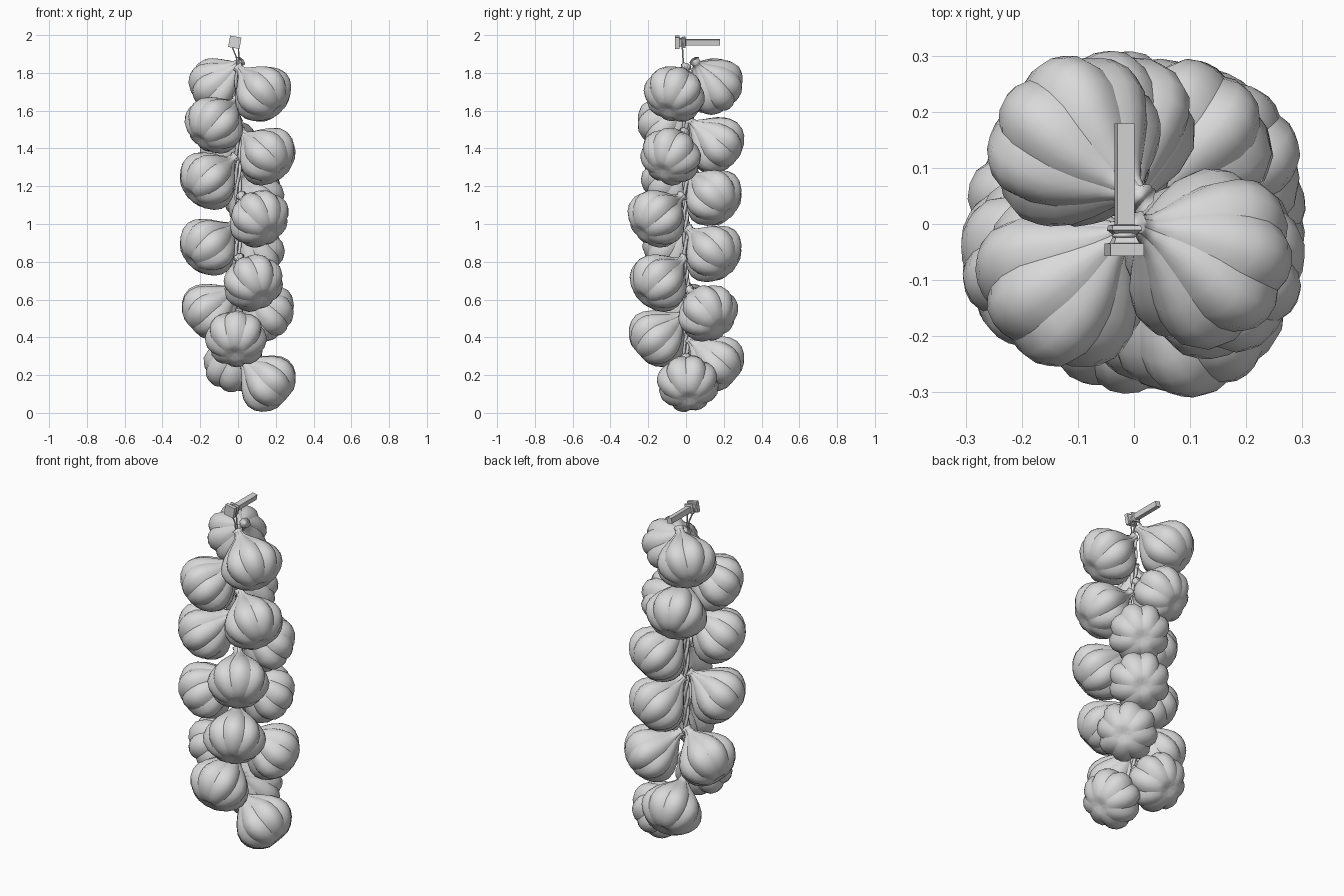
import bpy, bmesh, math
from mathutils import Vector, Matrix

cube = bpy.data.objects.get("Cube")
if cube:
    bpy.data.objects.remove(cube, do_unlink=True)

grey = bpy.data.materials.new("pale_grey")
grey.use_nodes = True
colour = (0.7, 0.7, 0.7, 1)
grey.diffuse_color = colour
grey.node_tree.nodes["Principled BSDF"].inputs["Base Color"].default_value = colour


def loft(name, profile, segs, shape=lambda k, r, s: (r, 0), crease=0):
    """Lathe (distance, radius) pairs along -Z; shape returns radius and twist."""
    bm = bmesh.new()
    rings = []
    for s, r in profile:
        ring = []
        for k in range(segs):
            rad, twist = shape(k, r, s)
            a = math.tau * k / segs + twist
            ring.append(bm.verts.new((rad * math.cos(a), rad * math.sin(a), -s)))
        rings.append(ring)
    for a, b in zip(rings, rings[1:]):
        for k in range(segs):
            n = (k + 1) % segs
            bm.faces.new((a[k], b[k], b[n], a[n]))
        if crease:
            for k in range(0, segs, crease):
                bm.edges.get((a[k], b[k])).smooth = False
    bm.faces.new(rings[0])
    bm.faces.new(rings[-1])
    bmesh.ops.recalc_face_normals(bm, faces=bm.faces)
    mesh = bpy.data.meshes.new(name)
    bm.to_mesh(mesh)
    bm.free()
    mesh.materials.append(grey)
    return mesh


def add(name, mesh, matrix=Matrix()):
    obj = bpy.data.objects.new(name, mesh)
    obj.matrix_world = matrix
    bpy.context.collection.objects.link(obj)
    return obj


# Garlic bulb: neck at the origin, lobed cloves below
LOBES, PER = 8, 4
bulb_profile = [(0, .03), (.015, .022), (.035, .03), (.06, .055), (.09, .091),
                (.125, .128), (.165, .156), (.205, .167), (.245, .16), (.28, .139),
                (.31, .105), (.328, .068), (.33, .04), (.322, .012)]


def clove(k, r, s):
    u = (k % PER) / PER
    dip = .12 * (1 - math.sin(math.pi * u) ** .7)
    size = 1 + .02 * math.sin(3 * (k // PER))
    return r * size * (1 - dip), 1.2 * max(0, .17 - s)


bulb_mesh = loft("bulb", bulb_profile, LOBES * PER, clove, PER)
for poly in bulb_mesh.polygons:
    poly.use_smooth = True

# Bulb centres, from the top of the string to the bottom
centres = [(.13, -.06, 1.69), (-.105, .145, 1.73), (-.125, -.1, 1.525), (-.05, .16, 1.42),
           (.155, -.08, 1.36), (-.16, -.075, 1.23), (.085, .145, 1.14), (.11, -.155, 1.03),
           (-.16, -.07, .88), (.085, .145, .845), (.08, -.145, .69), (-.15, .02, .535),
           (.145, .115, .53), (-.01, -.155, .395), (-.02, .16, .26), (.16, .01, .158)]
for i, c in enumerate(centres):
    centre = Vector(c)
    hub = Vector((.02, .04, 0)) if i == 1 else Vector((0, 0, 0))
    axis = Vector((hub.x - c[0], hub.y - c[1], .14)).normalized()
    turn = axis.to_track_quat('Z', 'Y').to_matrix().to_4x4()
    spin = Matrix.Rotation(i * 1.3, 4, 'Z')
    add(f"bulb_{i + 1}", bulb_mesh, Matrix.Translation(centre + axis * .205) @ turn @ spin)


# Cords
def cord(name, points, radius):
    curve = bpy.data.curves.new(name, 'CURVE')
    curve.dimensions = '3D'
    curve.bevel_depth = radius
    curve.bevel_resolution = 1
    curve.use_fill_caps = True
    spline = curve.splines.new('POLY')
    spline.points.add(len(points) - 1)
    for p, co in zip(spline.points, points):
        p.co = (*co, 1)
    curve.materials.append(grey)
    add(name, curve)


# Braided stem: three twisted strands
for n in range(3):
    phase = math.tau * n / 3
    cord(f"stem_strand_{n + 1}",
         [(.011 * math.cos(t * .4 + phase), .011 * math.sin(t * .4 + phase), .3 + t * .0192)
          for t in range(80)], .009)

# Hanging loop over the nail
cord("hanging_loop", [(-.004, -.01, 1.8), (-.008, -.016, 1.88), (-.036, -.02, 1.95),
                      (-.034, -.02, 1.982), (-.017, -.02, 1.988), (0, -.02, 1.978),
                      (.002, -.02, 1.95), (.004, -.016, 1.88), (.008, -.01, 1.8)], .004)

# Square nail with a stepped head, running back along +y
nail = loft("nail", [(0, .043), (.022, .043), (.023, .032), (.037, .024), (.046, .038),
                     (.054, .036), (.056, .022), (.236, .022)], 4)
add("nail", nail, Matrix.Translation((-.017, -.057, 1.962))
    @ Matrix.Rotation(math.radians(90), 4, 'X') @ Matrix.Rotation(math.radians(35), 4, 'Z'))
